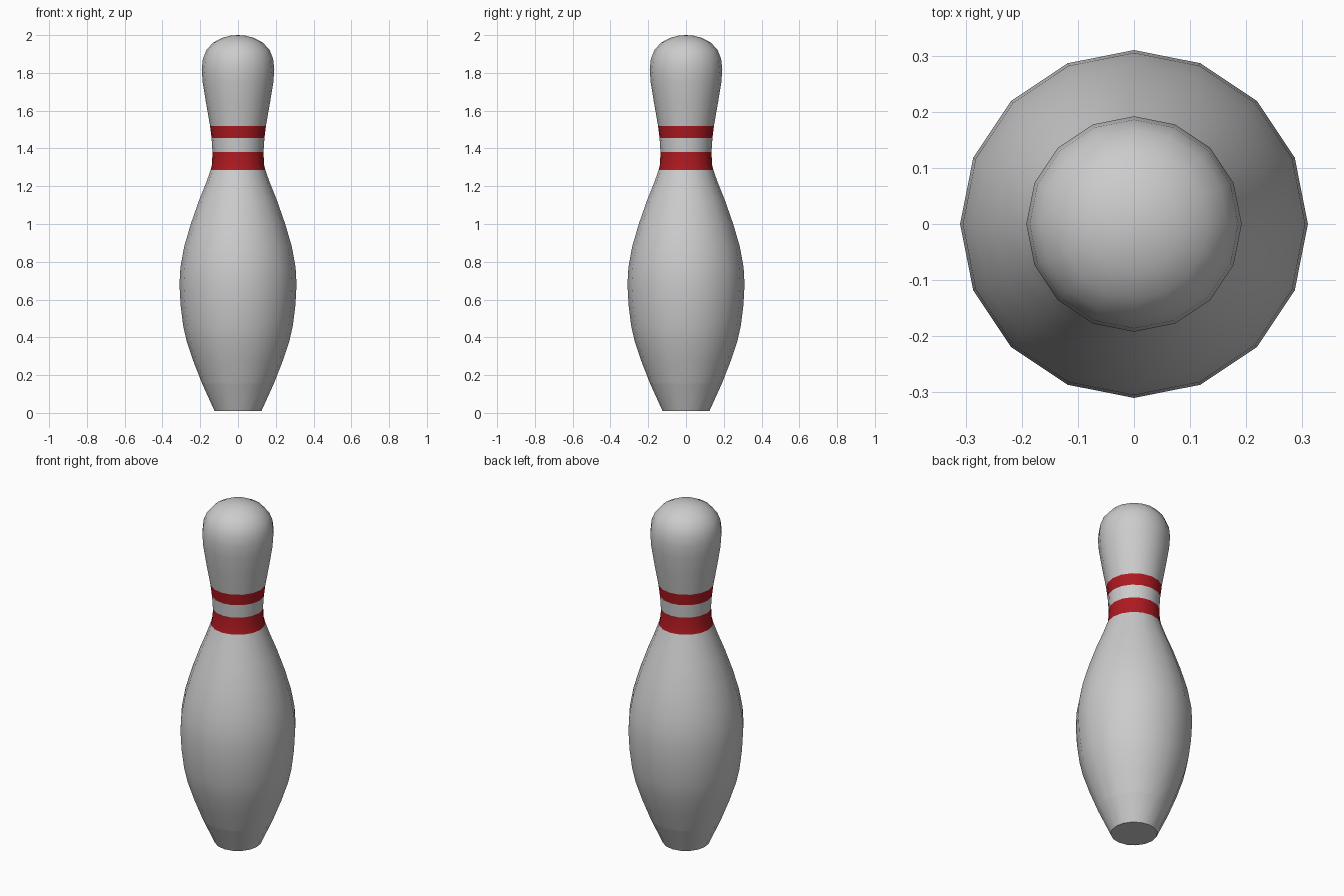
import bpy, bmesh, math

if "Cube" in bpy.data.objects:
    bpy.data.objects.remove(bpy.data.objects["Cube"])

SIDES = 16


def material(name, color):
    m = bpy.data.materials.new(name)
    m.diffuse_color = color
    m.use_nodes = True
    m.node_tree.nodes["Principled BSDF"].inputs["Base Color"].default_value = m.diffuse_color
    return m


def lathe(name, profile, mat=None, cap_bottom=False, cap_top=False):
    """Spin (radius, height) points around z into a smooth shell."""
    bm = bmesh.new()
    rings = []
    for r, z in profile:
        rings.append([bm.verts.new((r * math.cos(2 * math.pi * i / SIDES),
                                    r * math.sin(2 * math.pi * i / SIDES), z))
                      for i in range(SIDES)])
    for a, b in zip(rings, rings[1:]):
        for i in range(SIDES):
            j = (i + 1) % SIDES
            bm.faces.new((a[i], a[j], b[j], b[i])).smooth = True
    if cap_bottom:
        bm.faces.new(rings[0][::-1])
    if cap_top:
        tip = bm.verts.new((0, 0, 2.0))
        for i in range(SIDES):
            bm.faces.new((rings[-1][i], rings[-1][(i + 1) % SIDES], tip)).smooth = True
    me = bpy.data.meshes.new(name)
    bm.to_mesh(me)
    bm.free()
    ob = bpy.data.objects.new(name, me)
    bpy.context.collection.objects.link(ob)
    if mat:
        me.materials.append(mat)
    bpy.context.view_layer.objects.active = ob
    ob.select_set(True)
    bpy.ops.object.shade_smooth_by_angle(angle=math.radians(45))
    ob.select_set(False)
    return ob


red = material("red", (0.42, 0.01, 0.015, 1))

# tapered foot
lathe("foot", [(0.124, 0.01), (0.19, 0.155)], cap_bottom=True)
# belly
lathe("belly", [(0.19, 0.155), (0.235, 0.27), (0.272, 0.38), (0.29, 0.46), (0.304, 0.57),
                (0.31, 0.68), (0.305, 0.77), (0.285, 0.88), (0.25, 1.0), (0.208, 1.12),
                (0.17, 1.215), (0.145, 1.285)])
# neck with two stripes
lathe("lower_stripe", [(0.145, 1.285), (0.138, 1.315), (0.135, 1.38)], red)
lathe("neck", [(0.135, 1.38), (0.14, 1.455)])
lathe("upper_stripe", [(0.14, 1.455), (0.148, 1.52)], red)
# rounded head
lathe("head", [(0.148, 1.52), (0.17, 1.645), (0.187, 1.75), (0.192, 1.82), (0.186, 1.875),
               (0.168, 1.92), (0.132, 1.96), (0.085, 1.985), (0.04, 1.997)], cap_top=True)
